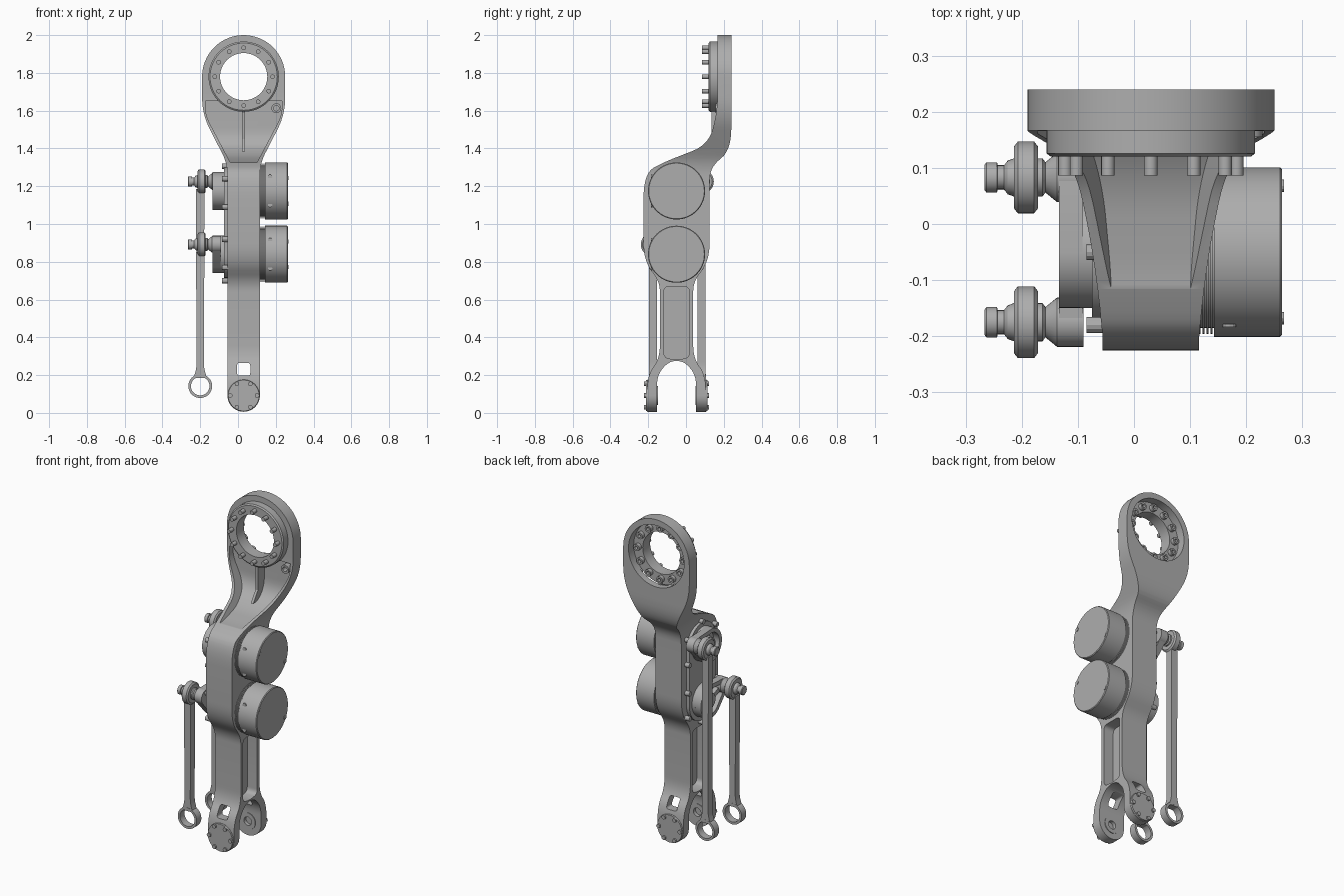
import bpy, bmesh
from math import sin, cos, tau, pi
from mathutils import Vector

if "Cube" in bpy.data.objects:
    bpy.data.objects.remove(bpy.data.objects["Cube"])

grey = bpy.data.materials.new("machined grey")
grey.use_nodes = True
grey.diffuse_color = (0.42, 0.42, 0.42, 1)
grey.node_tree.nodes["Principled BSDF"].inputs["Base Color"].default_value = grey.diffuse_color


def finish(name, bm):
    bmesh.ops.recalc_face_normals(bm, faces=bm.faces)
    me = bpy.data.meshes.new(name)
    bm.to_mesh(me)
    bm.free()
    me.materials.append(grey)
    ob = bpy.data.objects.new(name, me)
    bpy.context.collection.objects.link(ob)
    return ob


def place(axis, t, u, v):
    return Vector((t, u, v)) if axis == "x" else Vector((u, t, v))


def lathe(name, axis, centre, profile, ring=False, n=48):
    """Revolve (along, radius) pairs around an x or y axis through centre."""
    bm = bmesh.new()
    loops = [[bm.verts.new(place(axis, t, centre[0] + r * cos(tau * i / n),
                                 centre[1] + r * sin(tau * i / n)))
              for i in range(n)] for t, r in profile]
    pairs = list(zip(loops, loops[1:]))
    if ring:
        pairs.append((loops[-1], loops[0]))
    else:
        bm.faces.new(loops[0])
        bm.faces.new(loops[-1])
    for a, b in pairs:
        for i in range(n):
            j = (i + 1) % n
            bm.faces.new((a[i], a[j], b[j], b[i]))
    return finish(name, bm)


def disc(name, axis, centre, a, b, r, n=48):
    return lathe(name, axis, centre, [(a, r), (b, r)], n=n)


def washer(name, axis, centre, a, b, r, hole, n=48):
    return lathe(name, axis, centre, [(a, hole), (a, r), (b, r), (b, hole)], True, n)


def prism(name, axis, pts, a, b):
    bm = bmesh.new()
    lo = [bm.verts.new(place(axis, a, *p)) for p in pts]
    hi = [bm.verts.new(place(axis, b, *p)) for p in pts]
    bm.faces.new(lo)
    bm.faces.new(hi)
    for i in range(len(pts)):
        j = (i + 1) % len(pts)
        bm.faces.new((lo[i], lo[j], hi[j], hi[i]))
    return finish(name, bm)


def hull(name, axis, circles, a, b, n=40):
    """Convex plate around circles given as (u, v, radius)."""
    bm = bmesh.new()
    for u, v, r in circles:
        for i in range(n):
            for t in (a, b):
                bm.verts.new(place(axis, t, u + r * cos(tau * i / n), v + r * sin(tau * i / n)))
    out = bmesh.ops.convex_hull(bm, input=bm.verts)
    junk = [v for v in bm.verts if not v.link_faces]
    bmesh.ops.delete(bm, geom=junk, context="VERTS")
    bmesh.ops.dissolve_limit(bm, angle_limit=0.01, verts=bm.verts, edges=bm.edges)
    return finish(name, bm)


def rounded(pts, steps=7):
    """Round each (u, v, cut) corner with a short curve."""
    out = []
    for i, (u, v, d) in enumerate(pts):
        p = Vector((u, v))
        if not d:
            out.append(p)
            continue
        a = Vector(pts[i - 1][:2]) - p
        b = Vector(pts[(i + 1) % len(pts)][:2]) - p
        a, b = (p + e.normalized() * min(d, e.length * 0.48) for e in (a, b))
        for k in range(steps + 1):
            s = k / steps
            out.append(a * (1 - s) ** 2 + p * 2 * s * (1 - s) + b * s * s)
    return out


def boolean(ob, cutter, op="DIFFERENCE"):
    m = ob.modifiers.new("cut", "BOOLEAN")
    m.operation, m.object, m.solver = op, cutter, "EXACT"
    bpy.context.view_layer.objects.active = ob
    bpy.ops.object.modifier_apply(modifier=m.name)
    bpy.data.objects.remove(cutter)


CX, CY = 0.03, -0.05              # centre of the arm in x and y
HEAD, FOOT = (CX, 1.78), (CX, 0.092)
MOTORS = (1.175, 0.84)

# Arm: side profile crossed with front profile
arm = prism("arm", "x", rounded([
    (-0.205, 0, 0), (-0.205, 0.2, 0.08), (-0.138, 0.29, 0.07), (-0.138, 0.69, 0.05),
    (-0.225, 0.81, 0.09), (-0.225, 1.27, 0.14), (-0.11, 1.33, 0.05), (0.12, 1.42, 0.09),
    (0.167, 1.6, 0.09), (0.167, 2.01, 0), (0.24, 2.01, 0), (0.24, 1.39, 0.12),
    (0.125, 1.30, 0.07), (0.125, 0.81, 0.09), (0.038, 0.69, 0.05), (0.038, 0.29, 0.07),
    (0.105, 0.2, 0.08), (0.105, 0, 0), (0.053, 0, 0), (0.053, 0.2, 0.05),
    (-0.01, 0.275, 0.06), (-0.09, 0.275, 0.06), (-0.153, 0.2, 0.05), (-0.153, 0, 0)]), -0.3, 0.3)
top = [(CX + 0.22 * cos(pi * i / 32), 1.78 + 0.22 * sin(pi * i / 32)) for i in range(33)]
bottom = [(CX + 0.086 * cos(pi + pi * i / 24), 0.092 + 0.086 * sin(pi + pi * i / 24)) for i in range(25)]
left = rounded([(-0.19, 1.78, 0), (-0.19, 1.58, 0.09), (-0.056, 1.32, 0.06), (-0.056, 0.1, 0)])[1:-1]
right = [(2 * CX - u, v) for u, v in reversed(left)]
boolean(arm, prism("front_cut", "y", top + left + bottom + right, -0.4, 0.4), "INTERSECT")

# Pocket in the neck, recess and bore in the head
pocket = prism("pocket", "x", rounded([
    (-0.5, 1.325, 0), (-0.1, 1.325, 0.05), (0.07, 1.355, 0.06), (0.195, 1.43, 0.08),
    (0.2, 1.66, 0), (-0.5, 1.66, 0)]), -0.4, 0.4)
boolean(pocket, prism("pocket_front", "y", rounded([
    (-0.172, 1.65, 0), (-0.172, 1.575, 0.06), (-0.04, 1.325, 0), (0.1, 1.325, 0),
    (0.232, 1.575, 0.06), (0.232, 1.65, 0)]), -0.4, 0.4), "INTERSECT")
boolean(arm, pocket)
boolean(arm, disc("recess", "y", HEAD, 0.185, 0.3, 0.185, 64))
boolean(arm, disc("bore", "y", HEAD, 0.1, 0.3, 0.15, 64))

# Web pockets on both sides of the shank, window and bearing seats in the fork
web = rounded([(-0.117, 0.29, 0.03), (-0.05, 0.283, 0), (0.017, 0.29, 0.03),
               (0.017, 0.67, 0.03), (-0.117, 0.67, 0.03)])
for a, b in ((-0.1, 0.01), (0.05, 0.2)):
    boolean(arm, prism("web_cut", "x", web, a, b))
boolean(arm, prism("window", "y", rounded([
    (-0.005, 0.197, 0.015), (0.065, 0.197, 0.015), (0.065, 0.265, 0.015),
    (-0.005, 0.265, 0.015)]), -0.4, 0.4))
boolean(arm, disc("seats", "y", FOOT, -0.175, 0.075, 0.05))

# Lug on the neck
washer("neck_lug", "y", (0.203, 1.613), 0.155, 0.205, 0.026, 0.014, 24)
prism("neck_rib", "x", [(0.09, 1.385), (0.135, 1.45), (0.135, 1.61), (0.205, 1.61), (0.205, 1.4)], 0.022, 0.038)

# Bearing ring in the head with its bolts
lathe("bearing_ring", "y", HEAD, [(0.12, 0.125), (0.12, 0.178), (0.126, 0.186), (0.19, 0.186),
                                 (0.19, 0.125)], True, 64)
for i in range(12):
    a = tau * i / 12
    c = (CX + 0.153 * cos(a), 1.78 + 0.153 * sin(a))
    disc("ring_stud", "y", c, 0.086, 0.13, 0.012, 16)
    washer("ring_bolt_head", "y", c, 0.188, 0.212, 0.02, 0.01, 16)

# Fork end caps, bolts and inner bearings
for y, s in ((-0.205, -1), (0.105, 1)):
    lathe("end_cap", "y", FOOT, [(y - s * 0.035, 0.07), (y, 0.084), (y + s * 0.008, 0.082)])
    washer("fork_bearing", "y", FOOT, y - s * 0.056, y - s * 0.03, 0.05, 0.025)
    for i in range(6):
        a = tau * i / 6
        disc("cap_bolt", "y", (CX + 0.071 * cos(a), 0.092 + 0.071 * sin(a)),
             y, y + s * 0.017, 0.012, 12)

# Side cover on the crank side
hull("side_cover", "x", [(CY, z, 0.125) for z in MOTORS], -0.075, -0.05)
for y in (-0.18, 0.08):
    for z in (0.77, 0.92, 1.09, 1.24):
        disc("cover_bolt", "x", (y, z), -0.085, -0.05, 0.014, 12)
for z in (0.7, 1.305):
    disc("cover_bolt", "x", (CY, z), -0.085, -0.05, 0.014, 12)

for z, pin_y, pin_z in ((MOTORS[0], 0.083, 1.225), (MOTORS[1], -0.175, 0.892)):
    # Motor with cooling ribs and face screws
    ribs = [(0.10, 0.135)]
    for i in range(4):
        x = 0.115 + 0.007 * i
        ribs += [(x, 0.135), (x, 0.146), (x + 0.0035, 0.146), (x + 0.0035, 0.135)]
    lathe("motor", "x", (CY, z), ribs + [(0.143, 0.135), (0.143, 0.151), (0.26, 0.151), (0.264, 0.147)], n=64)
    for s in (-1, 1):
        disc("motor_screw", "x", (CY + s * 0.118, z - s * 0.068), 0.26, 0.267, 0.011, 12)
        disc("motor_side_screw", "y", (0.17, z + s * 0.075), CY - 0.134, CY - 0.128, 0.012, 12)

    # Open crank with hub and spoke
    crank = hull("crank", "x", [(CY, z, 0.1), (pin_y, pin_z, 0.043)], -0.134, -0.092)
    boolean(crank, hull("crank_cut", "x", [(CY, z, 0.076), ((pin_y + CY) / 2, (pin_z + z) / 2, 0.045)], -0.2, 0))
    hull("crank_spoke", "x", [(CY, z, 0.014), (pin_y, pin_z, 0.014)], -0.125, -0.095)
    lathe("crank_hub", "x", (CY, z), [(-0.07, 0.1), (-0.096, 0.1), (-0.096, 0.05), (-0.13, 0.045)])

    # Ball joint pin
    pin = (pin_y, pin_z)
    lathe("joint_pin", "x", pin, [
        (-0.09, 0.044), (-0.137, 0.044), (-0.158, 0.027), (-0.163, 0.034), (-0.172, 0.034),
        (-0.214, 0.034), (-0.225, 0.03), (-0.232, 0.021), (-0.243, 0.021), (-0.244, 0.027),
        (-0.263, 0.027), (-0.266, 0.023)], n=32)

    # Push rod: upper eye, bar and lower ring
    lathe("rod_eye", "x", pin, [(-0.171, 0.03), (-0.171, 0.055), (-0.178, 0.064), (-0.207, 0.064),
                               (-0.214, 0.055), (-0.214, 0.03)], True)
    prism("push_rod", "y", rounded([
        (-0.2 - 0.022, pin_z - 0.04, 0), (-0.2 - 0.019, 0.24, 0.03), (-0.235, 0.185, 0),
        (-0.165, 0.185, 0), (-0.2 + 0.019, 0.24, 0.03), (-0.2 + 0.022, pin_z - 0.04, 0)]),
        pin_y - 0.021, pin_y + 0.021)
    washer("rod_ring", "y", (-0.2, 0.142), pin_y - 0.022, pin_y + 0.022, 0.063, 0.049)

# Smooth curved faces, keep edges sharp
bpy.ops.object.select_all(action="DESELECT")
for ob in bpy.context.scene.objects:
    if ob.type == "MESH" and ob.data.materials and ob.data.materials[0] == grey:
        ob.select_set(True)
        bpy.context.view_layer.objects.active = ob
bpy.ops.object.shade_smooth_by_angle(angle=0.5)
